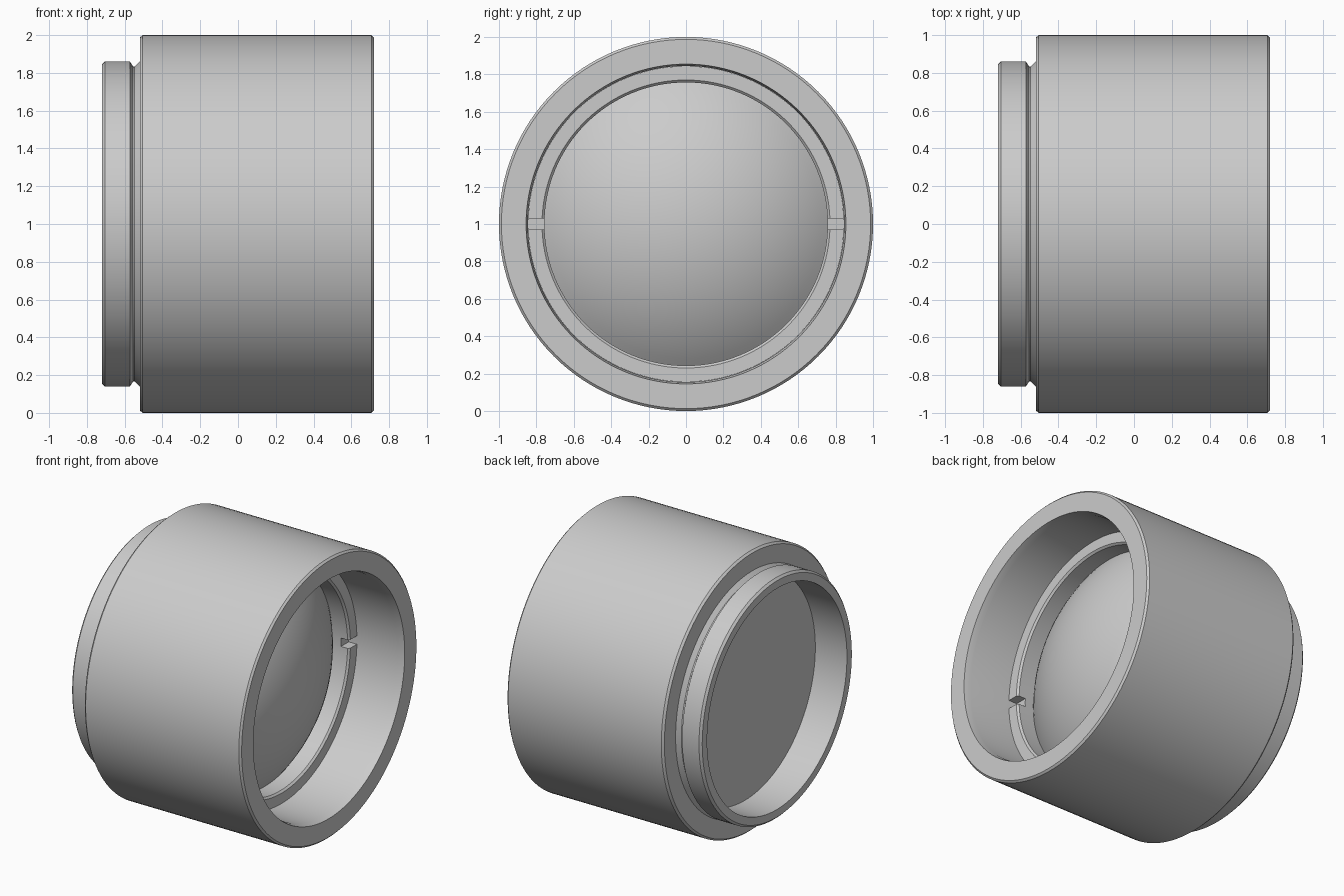
import bpy, bmesh, math
from mathutils import Matrix

if "Cube" in bpy.data.objects:
    bpy.data.objects.remove(bpy.data.objects["Cube"], do_unlink=True)

SEGMENTS = 128
AXIS_Z = 1.0  # height of the tube's axis


def make_material(name, rgb):
    mat = bpy.data.materials.new(name)
    mat.use_nodes = True
    mat.diffuse_color = (*rgb, 1)
    mat.node_tree.nodes["Principled BSDF"].inputs["Base Color"].default_value = (*rgb, 1)
    return mat


grey = make_material("plain grey", (0.6, 0.6, 0.6))


def add_object(name, bm):
    mesh = bpy.data.meshes.new(name)
    bmesh.ops.recalc_face_normals(bm, faces=bm.faces)
    bm.to_mesh(mesh)
    bm.free()
    obj = bpy.data.objects.new(name, mesh)
    bpy.context.collection.objects.link(obj)
    mesh.materials.append(grey)
    return obj


def revolve(name, profile):
    """Turn a closed (x, radius) profile around the tube's axis."""
    bm = bmesh.new()
    verts = [bm.verts.new((x, 0, AXIS_Z + r)) for x, r in profile]
    edges = [bm.edges.new((verts[i - 1], verts[i])) for i in range(len(verts))]
    bmesh.ops.spin(bm, geom=verts + edges, cent=(0, 0, AXIS_Z), axis=(1, 0, 0),
                   angle=math.tau, steps=SEGMENTS, use_merge=True)
    # weld the seam and the poles, drop any face left on the axis
    bmesh.ops.remove_doubles(bm, verts=bm.verts, dist=1e-5)
    bmesh.ops.dissolve_degenerate(bm, edges=bm.edges, dist=1e-6)
    return add_object(name, bm)


def select_only(obj):
    bpy.ops.object.select_all(action="DESELECT")
    obj.select_set(True)
    bpy.context.view_layer.objects.active = obj


# Housing: wide barrel, undercut groove, narrow rear collar and stepped bore
housing = revolve("housing", [
    (0.72, 0.855), (0.72, 0.987), (0.707, 1.0), (-0.505, 1.0), (-0.52, 0.987),
    (-0.52, 0.86), (-0.547, 0.833), (-0.555, 0.833), (-0.572, 0.86),
    (-0.705, 0.86), (-0.72, 0.845), (-0.72, 0.79),
    (-0.47, 0.79), (-0.47, 0.845), (0.67, 0.845)])

# Lens: flat back, straight edge, strongly domed front
edge_r, edge_x, sag = 0.76, 0.215, 0.27
radius = (edge_r ** 2 + sag ** 2) / (2 * sag)
half_angle = math.asin(edge_r / radius)
dome = []
for i in range(17):
    a = half_angle * (1 - i / 16)
    dome.append((edge_x + sag - radius * (1 - math.cos(a)), radius * math.sin(a)))
dome[-1] = (edge_x + sag, 0)
lens = revolve("lens", [(-0.468, 0), (-0.468, 0.843), (edge_x, 0.843)] + dome)

# Retaining ring in front of the lens
ring = revolve("retaining_ring", [
    (edge_x, 0.757), (edge_x, 0.844), (0.35, 0.844), (0.35, 0.77), (0.337, 0.757)])

# Two spanner slots across the ring's front face
bm = bmesh.new()
for side in (-1, 1):
    bmesh.ops.create_cube(bm, size=1, matrix=Matrix.Translation((0.35, side * 0.8, AXIS_Z))
                          @ Matrix.Diagonal((0.13, 0.2, 0.06, 1)))
cutter = add_object("slot_cutter", bm)
cutter.hide_render = True
cut = ring.modifiers.new("slots", "BOOLEAN")
cut.operation = "DIFFERENCE"
cut.solver = "EXACT"
cut.object = cutter
select_only(ring)
bpy.ops.object.modifier_apply(modifier="slots")
bpy.data.objects.remove(cutter, do_unlink=True)

# Smooth curved walls, crisp edges
for obj in (housing, lens, ring):
    select_only(obj)
    bpy.ops.object.shade_smooth_by_angle(angle=math.radians(25))
